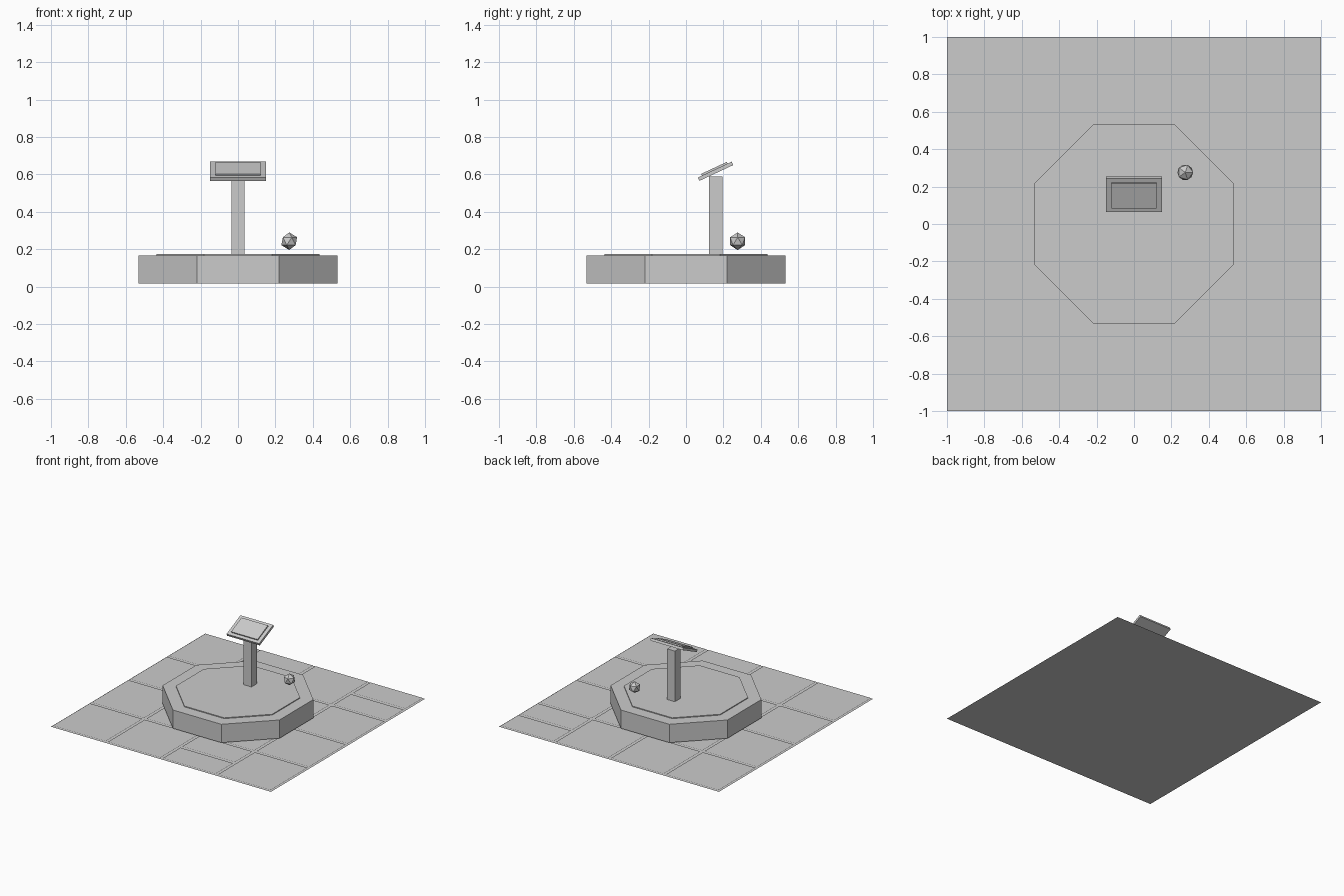
import bpy
import bmesh
from math import radians, cos, pi
from mathutils import Matrix, Vector

old = bpy.data.objects.get("Cube")
if old:
    bpy.data.objects.remove(old, do_unlink=True)

# Single plain grey material
grey = bpy.data.materials.new("plain grey")
grey.use_nodes = True
color = (0.6, 0.6, 0.6, 1)
grey.diffuse_color = color
grey.node_tree.nodes["Principled BSDF"].inputs["Base Color"].default_value = color


def finish(name, bm):
    mesh = bpy.data.meshes.new(name)
    bm.to_mesh(mesh)
    bm.free()
    mesh.materials.append(grey)
    obj = bpy.data.objects.new(name, mesh)
    bpy.context.collection.objects.link(obj)
    return obj


def box(name, size, matrix):
    bm = bmesh.new()
    bmesh.ops.create_cube(bm, size=1, matrix=matrix @ Matrix.Diagonal((*size, 1)))
    return finish(name, bm)


def octagon(name, half_width, bottom, top):
    bm = bmesh.new()
    radius = half_width / cos(pi / 8)
    place = Matrix.Translation((0, 0, (bottom + top) / 2)) @ Matrix.Rotation(pi / 8, 4, "Z")
    bmesh.ops.create_cone(bm, cap_ends=True, segments=8, radius1=radius,
                          radius2=radius, depth=top - bottom, matrix=place)
    return finish(name, bm)


def add_rectangle(bm, x, y, width, depth, z):
    place = Matrix.Translation((x, y, z)) @ Matrix.Diagonal((width, depth, 1, 1))
    bmesh.ops.create_grid(bm, x_segments=1, y_segments=1, size=0.5, matrix=place)


# Floor sheet with separate thin tiles just above it
bm = bmesh.new()
add_rectangle(bm, 0, 0, 2, 2, 0)
finish("floor", bm)

CELL, TILE, HALF_TILE, SHIFT = 0.5, 0.478, 0.226, 0.126
split_cells = {(3, 3), (2, 0)}
bm = bmesh.new()
for col in range(4):
    for row in range(4):
        x, y = (col - 1.5) * CELL, (row - 1.5) * CELL
        if (col, row) in split_cells:
            for side in (-1, 1):
                add_rectangle(bm, x, y + side * SHIFT, TILE, HALF_TILE, 0.008)
        else:
            add_rectangle(bm, x, y, TILE, TILE, 0.008)
finish("floor_tiles", bm)

# Octagonal platform with a thin raised top
octagon("platform", 0.531, 0.016, 0.167)
octagon("platform_top", 0.437, 0.165, 0.174)

# Pedestal and tilted display
box("post", (0.07, 0.07, 0.425), Matrix.Translation((0, 0.159, 0.3775)))
tilt = Matrix.Translation((0, 0.158, 0.617)) @ Matrix.Rotation(radians(25), 4, "X")
box("display_panel", (0.297, 0.2, 0.02), tilt)
box("display_screen", (0.24, 0.15, 0.01), tilt @ Matrix.Translation((0, 0, 0.0148)))

# Small faceted ball hovering over the platform
bm = bmesh.new()
bmesh.ops.create_icosphere(bm, subdivisions=1, radius=0.047,
                           matrix=Matrix.Translation(Vector((0.274, 0.276, 0.243))))
finish("faceted_ball", bm)
